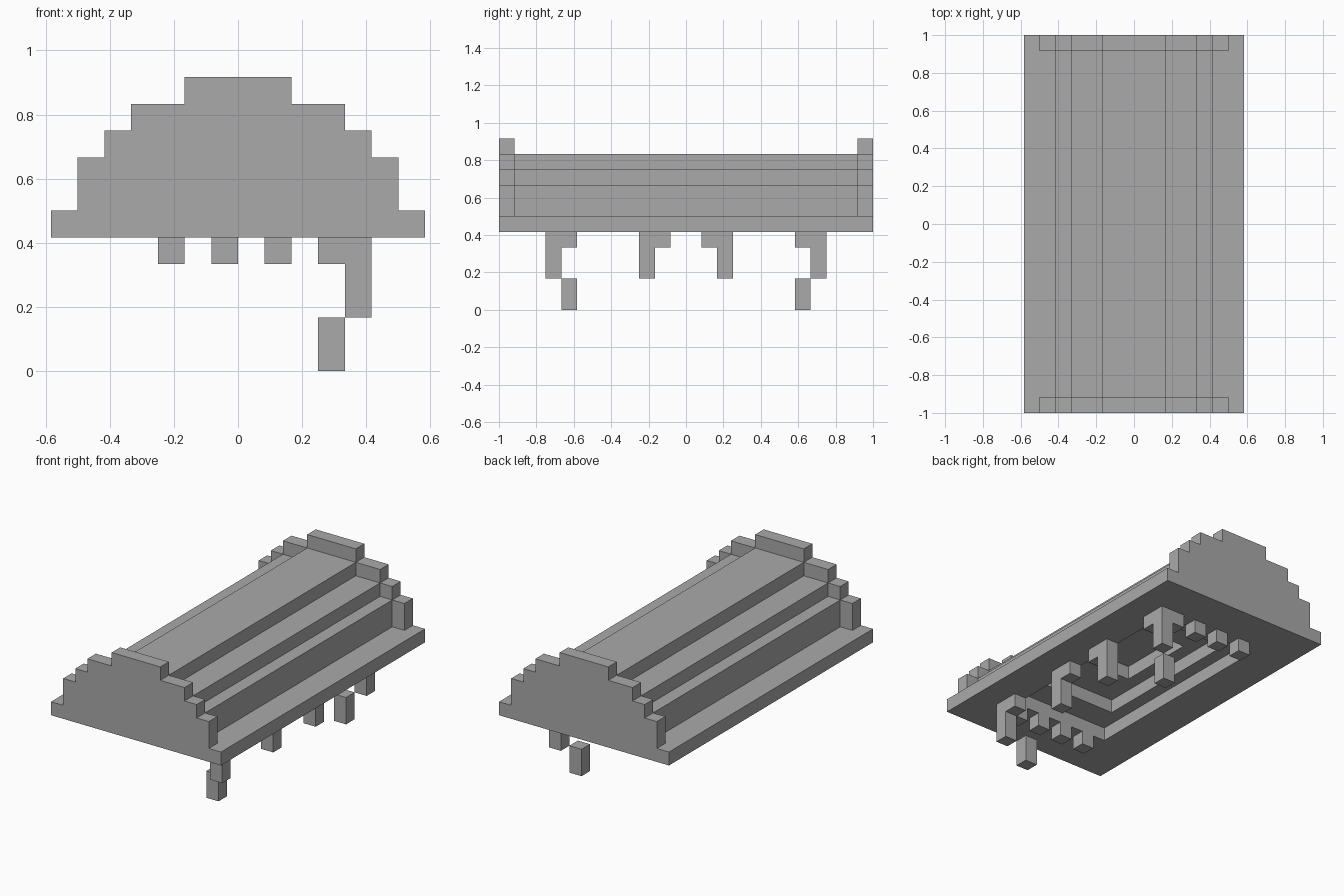
import bpy
import bmesh

U = 1 / 12  # size of one block

cube = bpy.data.objects.get("Cube")
if cube:
    bpy.data.objects.remove(cube, do_unlink=True)

grey = bpy.data.materials.new("plain_grey")
grey.use_nodes = True
colour = (0.4, 0.4, 0.4, 1)
grey.diffuse_color = colour
grey.node_tree.nodes["Principled BSDF"].inputs["Base Color"].default_value = colour


def add_object(name, bm):
    bmesh.ops.recalc_face_normals(bm, faces=bm.faces[:])
    mesh = bpy.data.meshes.new(name)
    bm.to_mesh(mesh)
    bm.free()
    mesh.materials.append(grey)
    obj = bpy.data.objects.new(name, mesh)
    bpy.context.collection.objects.link(obj)
    return obj


def box(name, x, y, z):
    """Box from (low, high) ranges in blocks."""
    bm = bmesh.new()
    bmesh.ops.create_cube(bm, size=1)
    for v in bm.verts:
        v.co = [(r[0] if c < 0 else r[1]) * U for c, r in zip(v.co, (x, y, z))]
    return add_object(name, bm)


def stepped_prism(name, steps, y0, y1):
    """Symmetric stepped profile, given as (half width, top) pairs, run along y."""
    half, z = [], 5
    for width, top in steps:
        half += [(width, z), (width, top)]
        z = top
    profile = half + [(-x, z) for x, z in reversed(half)]
    bm = bmesh.new()
    face = bm.faces.new([bm.verts.new((x * U, y0 * U, z * U)) for x, z in profile])
    run = bmesh.ops.extrude_face_region(bm, geom=[face])
    moved = [g for g in run["geom"] if isinstance(g, bmesh.types.BMVert)]
    bmesh.ops.translate(bm, verts=moved, vec=(0, (y1 - y0) * U, 0))
    return add_object(name, bm)


# Long shell with stepped roof
shell = stepped_prism("shell", [(7, 6), (5, 8), (4, 9), (2, 10)], -11, 11)

# Taller end walls
END_STEPS = [(7, 6), (6, 8), (5, 9), (4, 10), (2, 11)]
stepped_prism("front_wall", END_STEPS, -12, -11)
stepped_prism("back_wall", END_STEPS, 11, 12)

# Stepped hollow in the underside
cutters = []
for w, l, top in ((4, 8, 6), (3, 6, 7), (2, 3, 8)):
    cutter = box("hollow_cutter", (-w, w), (-l, l), (4, top))
    cutter.hide_render = True
    mod = shell.modifiers.new("hollow", "BOOLEAN")
    mod.operation = "DIFFERENCE"
    mod.solver = "EXACT"
    mod.object = cutter
    cutters.append(cutter)
bpy.context.view_layer.update()
graph = bpy.context.evaluated_depsgraph_get()
hollowed = bpy.data.meshes.new_from_object(shell.evaluated_get(graph))
shell.modifiers.clear()
shell.data = hollowed
for cutter in cutters:
    bpy.data.objects.remove(cutter, do_unlink=True)

# Legs and small teeth, mirrored front to back
for side, s in (("front", -1), ("back", 1)):
    def span(a, b):
        return tuple(sorted((a * s, b * s)))

    box(side + "_leg", (4, 5), span(8, 9), (2, 5))
    box(side + "_leg_cross_brace", (3, 4), span(8, 9), (4, 5))
    box(side + "_leg_long_brace", (4, 5), span(7, 8), (4, 5))
    box(side + "_foot", (3, 4), span(7, 8), (0, 2))
    box(side + "_middle_leg", (4, 5), span(2, 3), (2, 5))
    box(side + "_middle_leg_brace", (4, 5), span(1, 2), (4, 5))
    for i, x in enumerate((-3, -1, 1)):
        box(f"{side}_tooth_{i + 1}", (x, x + 1), span(8, 9), (4, 5))
